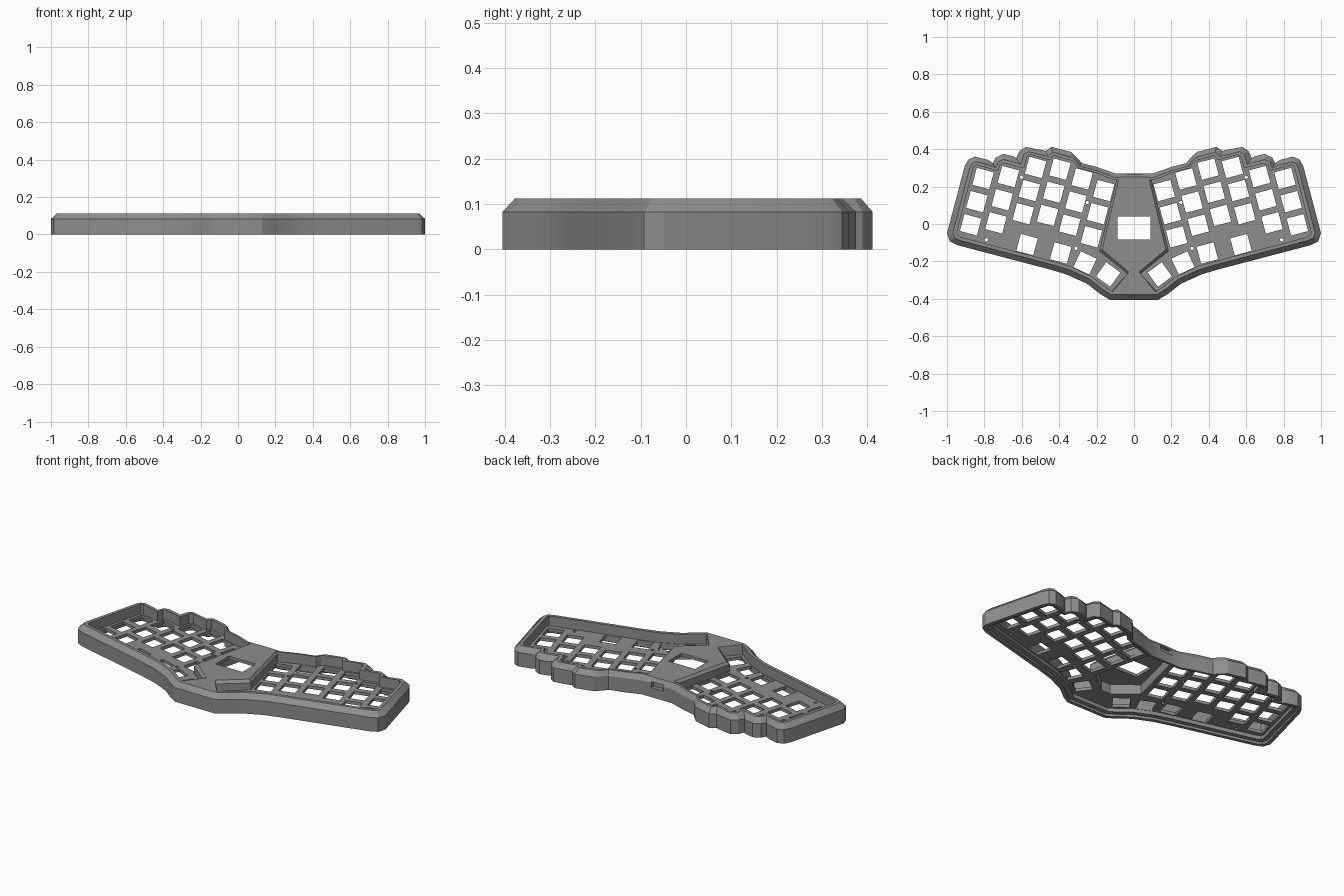
import bpy, bmesh, math
from mathutils import Matrix, Vector

if "Cube" in bpy.data.objects:
    bpy.data.objects.remove(bpy.data.objects["Cube"])

grey = bpy.data.materials.new("case grey")
grey.diffuse_color = (0.27, 0.27, 0.27, 1)
grey.use_nodes = True
grey.node_tree.nodes["Principled BSDF"].inputs["Base Color"].default_value = grey.diffuse_color

# Right half of the outer wall and of the inner wall, front centre to back centre
OUTER = [(0, -.405), (.13, -.405), (.18, -.375), (.25, -.32), (.36, -.27), (.45, -.243),
         (.945, -.113), (.985, -.093), (1.0, -.05), (.905, .31), (.885, .345), (.85, .36),
         (.78, .343), (.755, .325), (.74, .355), (.70, .375), (.645, .362), (.63, .352),
         (.613, .39), (.58, .412), (.49, .395), (.473, .39), (.44, .412), (.335, .385),
         (.295, .345), (.28, .325), (.2, .305), (.1, .27), (0, .27)]
INNER = [(0, -.36), (.118, -.36), (.155, -.335), (.225, -.28), (.342, -.225), (.438, -.198),
         (.925, -.07), (.942, -.06), (.947, -.045), (.86, .295), (.855, .308), (.84, .315),
         (.75, .29), (.727, .283), (.715, .318), (.695, .325), (.61, .303), (.588, .298),
         (.572, .36), (.552, .37), (.465, .345), (.447, .342), (.43, .366), (.33, .338),
         (.315, .328), (.3, .3), (.2, .272), (.11, .235), (0, .24)]


def mirrored(half):
    """Close a right-half outline by mirroring it in x."""
    return half + [(-x, y) for x, y in reversed(half) if x > 0]


def lerp(a, b, t):
    return [(p[0] + (q[0] - p[0]) * t, p[1] + (q[1] - p[1]) * t) for p, q in zip(a, b)]


def loft(bm, rings, capped=True):
    """Skin (outline, z) rings; cap the ends, or join last to first."""
    loops = [[bm.verts.new((x, y, z)) for x, y in pts] for pts, z in rings]
    n = len(loops[0])
    pairs = list(zip(loops, loops[1:]))
    if capped:
        bm.faces.new(loops[0])
        bm.faces.new(loops[-1])
    else:
        pairs.append((loops[-1], loops[0]))
    for a, b in pairs:
        for i in range(n):
            j = (i + 1) % n
            bm.faces.new((a[i], a[j], b[j], b[i]))


def make(name, bm):
    bmesh.ops.recalc_face_normals(bm, faces=bm.faces)
    me = bpy.data.meshes.new(name)
    bm.to_mesh(me)
    bm.free()
    ob = bpy.data.objects.new(name, me)
    bpy.context.collection.objects.link(ob)
    me.materials.append(grey)
    return ob


def box(bm, centre, size, angle=0):
    m = Matrix.Translation(centre) @ Matrix.Rotation(math.radians(angle), 4, 'Z')
    bmesh.ops.create_cube(bm, size=1, matrix=m @ Matrix.Diagonal((*size, 1)))


def cut(ob, name, bm):
    """Subtract a helper from ob and keep it hidden."""
    cutter = make(name, bm)
    cutter.hide_render = True
    cutter.hide_viewport = True
    mod = ob.modifiers.new(name, 'BOOLEAN')
    mod.object = cutter
    mod.operation = 'DIFFERENCE'
    mod.solver = 'EXACT'


outer, inner = mirrored(OUTER), mirrored(INNER)

# Surrounding wall with chamfered top and a ledge under the bottom
bm = bmesh.new()
ledge = lerp(outer, inner, .45)
loft(bm, [(outer, 0), (outer, .083), (lerp(outer, inner, .6), .112), (inner, .112),
          (inner, .014), (ledge, .014), (ledge, 0)], capped=False)
wall = make("case_wall", bm)

# Connector slot in the back wall
bm = bmesh.new()
box(bm, (0, .26, .073), (.08, .09, .034))
cut(wall, "connector_cutter", bm)

# Switch plate
bm = bmesh.new()
loft(bm, [(lerp(inner, outer, .05), .036), (lerp(inner, outer, .05), .054)])
plate = make("switch_plate", bm)

# Key holes: six staggered columns of three, then the thumb arc
PITCH, HOLE, TILT = .128, .094, math.radians(15)
along = Vector((-math.cos(TILT), math.sin(TILT) * -1))
up = Vector((-math.sin(TILT), math.cos(TILT)))
keys = []
top = Vector((.807, .243))
for stagger in (0, .045, .085, .025, -.02, -.03):
    if keys:
        top = top + along * PITCH
    top = top + up * stagger
    keys += [(top - up * PITCH * row, 15) for row in range(3)]
keys += [(Vector(p), a) for p, a in
         (((.572, -.11), 15), ((.392, -.155), 15), ((.262, -.208), 25), ((.138, -.27), 36))]
screws = [(.6, .25), (.79, -.085), (.31, -.13), (.25, .115)]

bm = bmesh.new()
for side in (1, -1):
    for p, angle in keys:
        box(bm, (p.x * side, p.y, .045), (HOLE, HOLE, .1), angle * side)
    for x, y in screws:
        bmesh.ops.create_cone(bm, cap_ends=True, segments=12, radius1=.009, radius2=.009,
                              depth=.1, matrix=Matrix.Translation((x * side, y, .045)))
cut(plate, "key_cutter", bm)

# Raised centre housing, joined to the front and back rims
base = mirrored([(.125, -.365), (.036, -.265), (.186, -.145), (.092, .245)])
crown = mirrored([(.117, -.365), (.028, -.256), (.170, -.137), (.080, .245)])
bm = bmesh.new()
loft(bm, [(base, .036), (base, .096), (crown, .112)])
housing = make("centre_housing", bm)

# Hollow underside of the housing, also opening the plate below it
cavity = mirrored([(.03, -.235), (.16, -.132), (.072, .225)])
for ob in (plate, housing):
    bm = bmesh.new()
    loft(bm, [(cavity, -.05), (cavity, .094)])
    cut(ob, "cavity_cutter", bm)

# Display window
bm = bmesh.new()
box(bm, (0, -.022, .1), (.176, .124, .1))
cut(housing, "window_cutter", bm)

# Crisp edges, smooth along the shallow bends
bpy.ops.object.select_all(action='DESELECT')
for ob in (wall, plate, housing):
    ob.select_set(True)
bpy.context.view_layer.objects.active = wall
bpy.ops.object.shade_smooth_by_angle(angle=math.radians(25))
